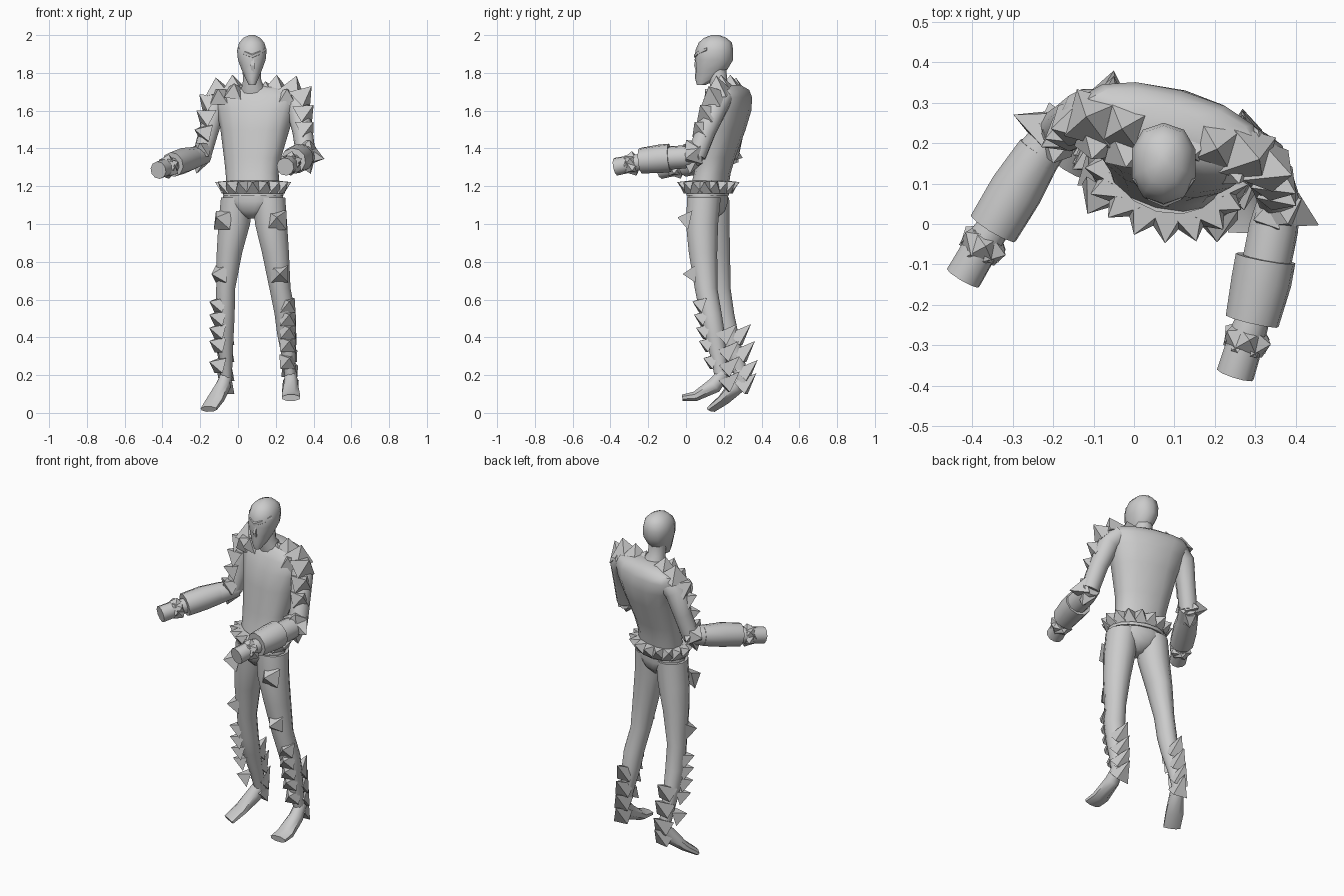
import bpy, bmesh, math
from mathutils import Vector as V


def finish(name, bm, smooth):
    bmesh.ops.recalc_face_normals(bm, faces=bm.faces)
    me = bpy.data.meshes.new(name)
    bm.to_mesh(me)
    bm.free()
    ob = bpy.data.objects.new(name, me)
    bpy.context.collection.objects.link(ob)
    if smooth:
        bpy.ops.object.select_all(action='DESELECT')
        ob.select_set(True)
        bpy.context.view_layer.objects.active = ob
        bpy.ops.object.shade_smooth_by_angle(angle=math.radians(smooth))
    return ob


def loft(name, rings, side=(1, 0, 0), n=12, flat=False, power=1.0, smooth=50):
    """Skin rings (x, y, z, half_width, half_depth) along a path."""
    bm = bmesh.new()
    pts = [V(r[:3]) for r in rings]
    loops = []
    for i, r in enumerate(rings):
        t = V((0, 0, 1)) if flat else (pts[min(i + 1, len(pts) - 1)] - pts[max(i - 1, 0)]).normalized()
        u = V(side)
        u = (u - t * t.dot(u)).normalized()
        v = t.cross(u)
        loop = []
        for k in range(n):
            a = 2 * math.pi * (k + .5) / n
            c, s = math.cos(a), math.sin(a)
            c = math.copysign(abs(c) ** power, c)
            s = math.copysign(abs(s) ** power, s)
            loop.append(bm.verts.new(pts[i] + u * c * r[3] + v * s * r[4]))
        loops.append(loop)
    for a, b in zip(loops, loops[1:]):
        for k in range(n):
            bm.faces.new((a[k], a[(k + 1) % n], b[(k + 1) % n], b[k]))
    bm.faces.new(loops[0])
    bm.faces.new(loops[-1])
    return finish(name, bm, smooth)


def spikes(name, items):
    """Four-sided pyramids from (base, tip, half_size)."""
    bm = bmesh.new()
    for base, tip, h in items:
        b, t = V(base), V(tip)
        d = (t - b).normalized()
        ref = V((0, 0, 1)) if abs(d.z) < .8 else V((.97, -.26, 0))
        u = (ref - d * d.dot(ref)).normalized()
        w = d.cross(u)
        q = [bm.verts.new(b + (u * i + w * j) * h) for i, j in ((1, 1), (-1, 1), (-1, -1), (1, -1))]
        top = bm.verts.new(t)
        bm.faces.new(q)
        for k in range(4):
            bm.faces.new((q[k], q[(k + 1) % 4], top))
    return finish(name, bm, 0)


YAW = math.radians(-15)
TURN = (math.cos(YAW), math.sin(YAW), 0)

# Head, neck and face ridges
loft("head", [(.075, .08, 1.735, .018, .022), (.074, .11, 1.77, .036, .062), (.073, .135, 1.82, .058, .085),
              (.073, .148, 1.87, .077, .102), (.073, .15, 1.92, .082, .1), (.073, .155, 1.96, .07, .088),
              (.073, .155, 1.985, .047, .06), (.073, .155, 2.0, .015, .02)], n=10, flat=True, power=.9)
loft("neck", [(.085, .2, 1.69, .075, .065), (.075, .17, 1.76, .05, .05), (.072, .165, 1.82, .05, .05)], flat=True)
loft("nose", [(.077, .065, 1.895, .008, .015), (.077, .057, 1.84, .014, .02), (.077, .07, 1.8, .012, .022)],
     n=4, flat=True, smooth=0)
loft("brow", [(.005, .115, 1.925, .012, .012), (.04, .07, 1.905, .014, .014), (.075, .055, 1.89, .014, .014),
              (.11, .07, 1.905, .014, .014), (.142, .115, 1.925, .012, .012)], side=(0, 1, .2), n=6)

# Torso and hips, turned to one side
loft("torso", [(.08, .12, 1.17, .142, .095), (.075, .14, 1.27, .142, .09), (.077, .158, 1.35, .153, .095),
               (.09, .19, 1.5, .185, .117), (.095, .212, 1.6, .212, .122), (.09, .228, 1.67, .24, .105),
               (.09, .232, 1.71, .22, .085), (.09, .23, 1.735, .1, .055)],
     side=TURN, n=14, flat=True, power=.88)
loft("hips", [(.08, .115, 1.18, .155, .1), (.08, .115, 1.12, .168, .104), (.08, .115, 1.07, .11, .09),
              (.08, .115, 1.03, .03, .05)], side=TURN, flat=True)

# Belt with a ring of spikes
loft("belt", [(.08, .115, 1.15, .164, .11), (.08, .12, 1.22, .155, .108)], side=TURN, n=16, flat=True)
ring = []
for k in range(16):
    a = 2 * math.pi * (k + .5) / 16
    c, s = math.cos(a), math.sin(a)

    def at(rx, ry, z):
        x, y = rx * c, ry * s
        return (.08 + x * TURN[0] - y * TURN[1], .118 + x * TURN[1] + y * TURN[0], z)
    ring.append((at(.148, .102, 1.195), at(.204, .164, 1.222), .038))
spikes("belt_spikes", ring)

# Legs
loft("right_leg", [(.165, .095, 1.14, .088, .092), (.175, .085, 1.0, .088, .088), (.198, .09, .85, .074, .078),
                   (.222, .106, .66, .058, .062), (.25, .132, .52, .058, .06), (.257, .15, .42, .052, .057),
                   (.27, .175, .28, .036, .042), (.28, .19, .16, .028, .034)], flat=True)
loft("left_leg", [(-.005, .14, 1.14, .088, .092), (-.02, .145, 1.0, .087, .088), (-.045, .158, .85, .07, .078),
                  (-.065, .178, .66, .052, .06), (-.068, .2, .52, .052, .058), (-.068, .225, .42, .047, .054),
                  (-.064, .27, .28, .036, .042), (-.06, .3, .16, .028, .034)], flat=True)

# Pointed feet
loft("right_foot", [(.28, .2, .21, .032, .036), (.28, .15, .145, .04, .045), (.28, .05, .088, .052, .028),
                    (.28, -.02, .08, .052, .018)], n=8)
loft("left_foot", [(-.06, .305, .2, .032, .036), (-.08, .265, .14, .04, .045), (-.12, .2, .07, .052, .028),
                   (-.155, .135, .02, .05, .018)], side=(.86, -.5, 0), n=8)

# Arms: upper arm, elbow, gauntlet, fist for each side
arms = {
    "left": ([(-.06, .275, 1.675, .058), (-.12, .27, 1.62, .064), (-.155, .255, 1.49, .052), (-.192, .23, 1.36, .05)],
             [(-.18, .245, 1.365, .05), (-.25, .15, 1.345, .06)],
             [(-.232, .18, 1.35, .058), (-.29, .085, 1.335, .068), (-.347, -.01, 1.315, .066)],
             [(-.335, .01, 1.315, .04), (-.365, -.035, 1.305, .045), (-.422, -.133, 1.285, .047)]),
    "right": ([(.265, .195, 1.675, .058), (.315, .16, 1.62, .062), (.342, .105, 1.49, .054), (.36, .055, 1.36, .052)],
              [(.362, .075, 1.365, .052), (.345, -.01, 1.355, .062), (.325, -.11, 1.348, .062)],
              [(.325, -.085, 1.35, .076), (.315, -.14, 1.345, .076), (.292, -.24, 1.335, .068)],
              [(.3, -.22, 1.33, .04), (.285, -.26, 1.325, .045), (.25, -.372, 1.303, .048)])}
for side, chains in arms.items():
    for part, ch in zip(("upper_arm", "elbow", "gauntlet", "fist"), chains):
        loft(f"{side}_{part}", [r + (r[3],) for r in ch], side=(.9, -.4, .1), n=10)
    # Wrist spikes around the fist
    a, b = V(chains[3][0][:3]), V(chains[3][2][:3])
    axis = (b - a).normalized()
    u = axis.cross(V((0, 0, 1))).normalized()
    w = axis.cross(u)
    p = a.lerp(b, .42)
    spikes(f"{side}_wrist_spikes", [(p + d * .03, p + d * .066 - axis * .01, .034) for d in
           (u * math.cos((k + .4) * math.pi / 3) + w * math.sin((k + .4) * math.pi / 3) for k in range(6))])

# Shoulder, collar and upper arm spikes
spikes("left_shoulder_spikes", [
    ((-.02, .24, 1.70), (-.03, .235, 1.79), .06), ((-.1, .26, 1.69), (-.118, .265, 1.775), .06),
    ((-.145, .25, 1.64), (-.205, .235, 1.685), .052), ((-.155, .235, 1.56), (-.22, .21, 1.6), .05),
    ((-.165, .225, 1.48), (-.23, .19, 1.5), .045), ((-.02, .18, 1.69), (-.02, .14, 1.745), .045),
    ((-.09, .21, 1.67), (-.105, .16, 1.715), .05)])
spikes("right_shoulder_spikes", [
    ((.15, .19, 1.70), (.145, .165, 1.755), .045), ((.2, .195, 1.70), (.205, .185, 1.79), .06),
    ((.28, .17, 1.69), (.31, .16, 1.785), .06), ((.325, .145, 1.66), (.39, .12, 1.73), .055),
    ((.34, .115, 1.58), (.4, .075, 1.63), .05), ((.35, .085, 1.5), (.4, .045, 1.54), .046),
    ((.25, .145, 1.665), (.26, .1, 1.715), .05)])

# Elbow spikes
spikes("elbow_spikes", [
    ((-.215, .235, 1.37), (-.298, .27, 1.385), .045), ((-.19, .2, 1.39), (-.2, .15, 1.43), .042),
    ((-.2, .22, 1.34), (-.22, .21, 1.265), .038), ((-.195, .245, 1.37), (-.21, .3, 1.35), .038),
    ((.375, .04, 1.365), (.457, -.003, 1.345), .048), ((.365, .03, 1.4), (.38, 0, 1.445), .042),
    ((.36, .03, 1.33), (.385, .02, 1.265), .04), ((.335, .02, 1.39), (.295, .01, 1.41), .038)])

# Thigh, knee and shin spikes on the front, swept spikes on the calves
spikes("right_leg_spikes",
       [((.205, .022, 1.02), (.205, -.045, 1.035), .052), ((.22, .05, .735), (.22, -.018, .735), .045)] +
       [((.262, y, z), (.272, y - .056, z + .02), .041)
        for y, z in ((.09, .57), (.098, .5), (.11, .43), (.125, .36), (.148, .27))] +
       [((.268 + .003 * k, y, z), (.268, y + .085, z + .08), .042)
        for k, (y, z) in enumerate(((.185, .39), (.195, .3), (.2, .22), (.2, .14)))])
spikes("left_leg_spikes",
       [((-.08, .082, 1.02), (-.115, .025, 1.035), .05), ((-.09, .135, .735), (-.14, .095, .735), .045)] +
       [((-.093, y, z), (-.152, y - .035, z + .02), .041)
        for y, z in ((.17, .57), (.175, .5), (.185, .43), (.205, .36), (.24, .25))] +
       [((-.066, y, z), (-.05, y + .082, z + .08), .042)
        for y, z in ((.262, .39), (.283, .3), (.297, .2), (.29, .13))])
